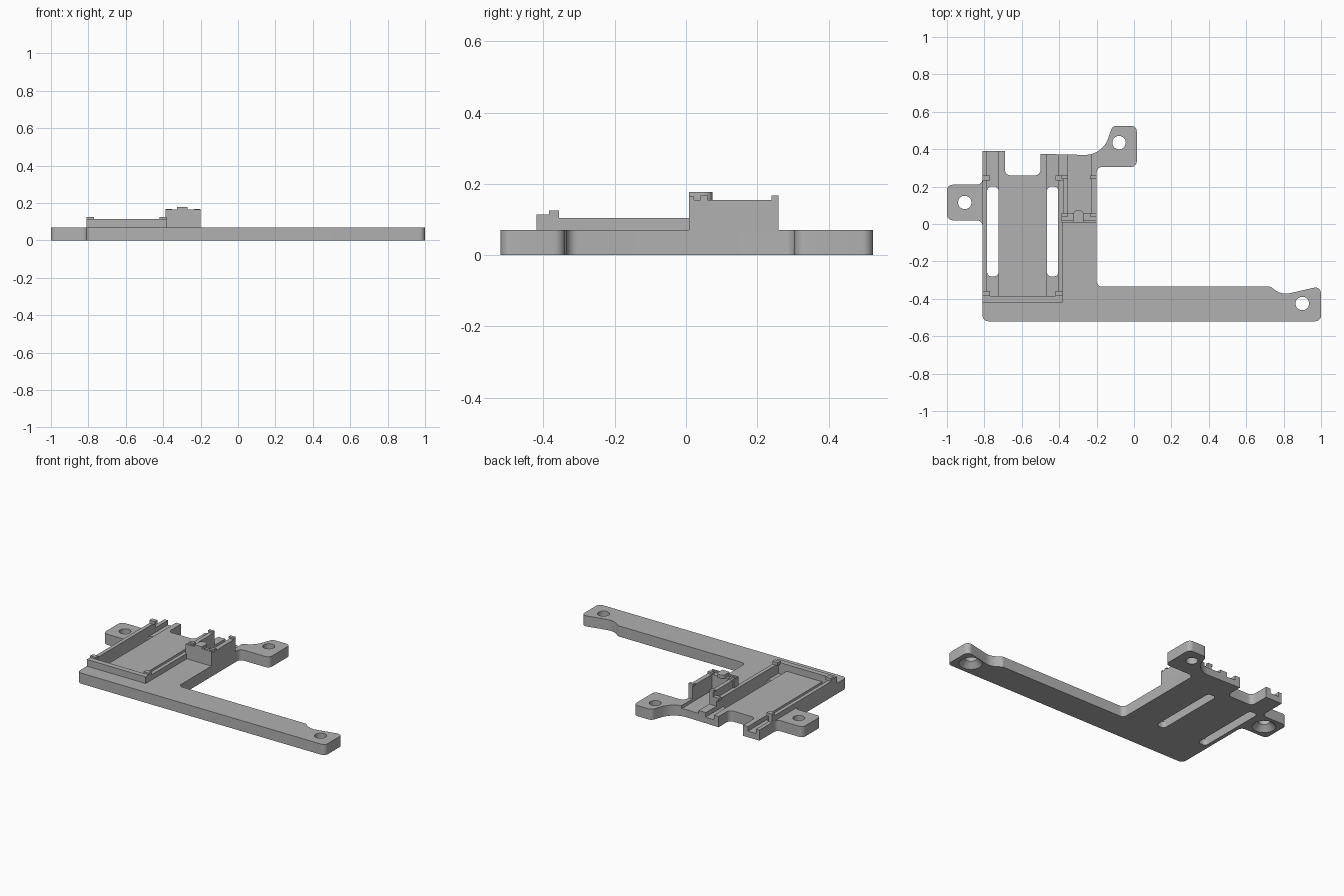
import bpy, bmesh, math
from mathutils import Vector

cube = bpy.data.objects.get("Cube")
if cube:
    bpy.data.objects.remove(cube, do_unlink=True)

grey = bpy.data.materials.new("light grey plastic")
grey.use_nodes = True
COLOUR = (0.44, 0.44, 0.44, 1)
grey.diffuse_color = COLOUR
grey.node_tree.nodes["Principled BSDF"].inputs["Base Color"].default_value = COLOUR

T = 0.07  # plate thickness


def finish(name, bm):
    bmesh.ops.recalc_face_normals(bm, faces=bm.faces)
    mesh = bpy.data.meshes.new(name)
    bm.to_mesh(mesh)
    bm.free()
    mesh.materials.append(grey)
    ob = bpy.data.objects.new(name, mesh)
    bpy.context.collection.objects.link(ob)
    return ob


def rounded(corners, steps=8):
    """Replace every corner (x, y, radius) by a tangent arc."""
    out = []
    for i, (x, y, r) in enumerate(corners):
        p = Vector((x, y))
        if r == 0:
            out.append(p)
            continue
        a = (Vector(corners[i - 1][:2]) - p).normalized()
        b = (Vector(corners[(i + 1) % len(corners)][:2]) - p).normalized()
        half = a.angle(b) / 2
        centre = p + (a + b).normalized() * (r / math.sin(half))
        start = p + a * (r / math.tan(half)) - centre
        end = p + b * (r / math.tan(half)) - centre
        sweep = start.angle_signed(end)
        for k in range(steps + 1):
            t = -sweep * k / steps
            out.append(centre + Vector((start.x * math.cos(t) - start.y * math.sin(t),
                                        start.x * math.sin(t) + start.y * math.cos(t))))
    return out


def prism(name, points, z0, z1):
    bm = bmesh.new()
    face = bm.faces.new([bm.verts.new((p[0], p[1], z0)) for p in points])
    top = bmesh.ops.extrude_face_region(bm, geom=[face])["geom"]
    bmesh.ops.translate(bm, vec=(0, 0, z1 - z0),
                        verts=[v for v in top if isinstance(v, bmesh.types.BMVert)])
    return finish(name, bm)


def box(name, x0, x1, y0, y1, z0, z1, r=0):
    return prism(name, rounded([(x0, y0, r), (x1, y0, r), (x1, y1, r), (x0, y1, r)]), z0, z1)


def cone(name, x, y, z0, z1, r0, r1):
    bm = bmesh.new()
    bmesh.ops.create_cone(bm, cap_ends=True, segments=32, radius1=r0, radius2=r1, depth=z1 - z0)
    bmesh.ops.translate(bm, vec=(x, y, (z0 + z1) / 2), verts=bm.verts)
    return finish(name, bm)


def cut(target, cutters):
    for c in cutters:
        mod = target.modifiers.new("cut", "BOOLEAN")
        mod.operation, mod.solver, mod.object = "DIFFERENCE", "EXACT", c
    bpy.context.view_layer.update()
    deps = bpy.context.evaluated_depsgraph_get()
    mesh = bpy.data.meshes.new_from_object(target.evaluated_get(deps))
    target.modifiers.clear()
    target.data = mesh
    for c in cutters:
        bpy.data.objects.remove(c, do_unlink=True)


# Base plate with long arm, two ears and a rear notch
R = 0.03
plate = prism("base_plate", rounded([
    (-0.81, -0.52, R), (1, -0.52, R), (1, -0.332, R), (0.79, -0.38, 0.1), (0.73, -0.335, 0.02),
    (-0.2, -0.335, R), (-0.2, 0.305, R), (0.015, 0.305, R), (0.015, 0.525, R),
    (-0.115, 0.525, R), (-0.17, 0.367, 0.13), (-0.5, 0.375, 0),
    (-0.5, 0.26, R), (-0.69, 0.26, R), (-0.69, 0.39, 0), (-0.81, 0.39, 0),
    (-0.81, 0.21, R), (-1, 0.21, R), (-1, 0.02, R), (-0.81, 0.02, R)]), 0, T)

cutters = []
# Screw holes, two of them countersunk underneath
for x, y, sunk in [(-0.905, 0.115, True), (0.9, -0.425, True), (-0.08, 0.435, False)]:
    cutters.append(cone("hole_cutter", x, y, -0.1, 0.2, 0.036, 0.036))
    if sunk:
        cutters.append(cone("countersink_cutter", x, y, -0.01, 0.035, 0.08, 0.036))
# Pin channels with through slots, and the connector bay floor
for x in (-0.785, -0.465):
    cutters.append(box("channel_cutter", x, x + 0.06, -0.385, 0.5, 0.04, 0.2))
    cutters.append(box("slot_cutter", x, x + 0.06, -0.28, 0.2, -0.1, 0.15, 0.022))
cutters.append(box("bay_cutter", -0.353, -0.23, 0.055, 0.45, 0.05, 0.2))
cut(plate, cutters)

# Board tray walls
box("tray_left_wall", -0.81, -0.785, -0.42, 0.26, T, 0.105)
box("tray_right_wall", -0.405, -0.38, -0.42, 0.26, T, 0.105)
box("tray_front_wall", -0.785, -0.405, -0.42, -0.385, T, 0.105)
box("tray_front_lip", -0.81, -0.38, -0.42, -0.385, 0.105, 0.114)

# Tray clips at the four corners
for label, y in (("front", -0.385), ("rear", 0.232)):
    for side, x in (("left", -0.81), ("right", -0.42)):
        box(f"tray_clip_{label}_{side}", x, x + 0.04, y, y + 0.028, 0.105, 0.125)

# Connector bay walls
box("bay_left_wall", -0.38, -0.353, 0.055, 0.26, T, 0.155)
box("bay_right_wall", -0.23, -0.2, 0.055, 0.26, T, 0.155)
box("bay_front_wall", -0.388, -0.2, 0.008, 0.055, T, 0.155)
box("bay_front_lip", -0.388, -0.2, 0.008, 0.022, 0.155, 0.165)

# Bay clips and the rounded centre tongue
for label, y in (("front", 0.04), ("rear", 0.24)):
    for side, x in (("left", -0.388), ("right", -0.236)):
        box(f"bay_clip_{label}_{side}", x, x + 0.036, y, y + 0.02, 0.155, 0.167)
prism("bay_tongue", rounded([(-0.325, 0.008, 0), (-0.27, 0.008, 0),
                             (-0.27, 0.075, 0.025), (-0.325, 0.075, 0.025)]), 0.155, 0.178)

# Smooth the rounded edges, keep the corners sharp
bpy.ops.object.select_all(action="DESELECT")
plate.select_set(True)
bpy.context.view_layer.objects.active = plate
bpy.ops.object.shade_smooth_by_angle(angle=math.radians(30))
